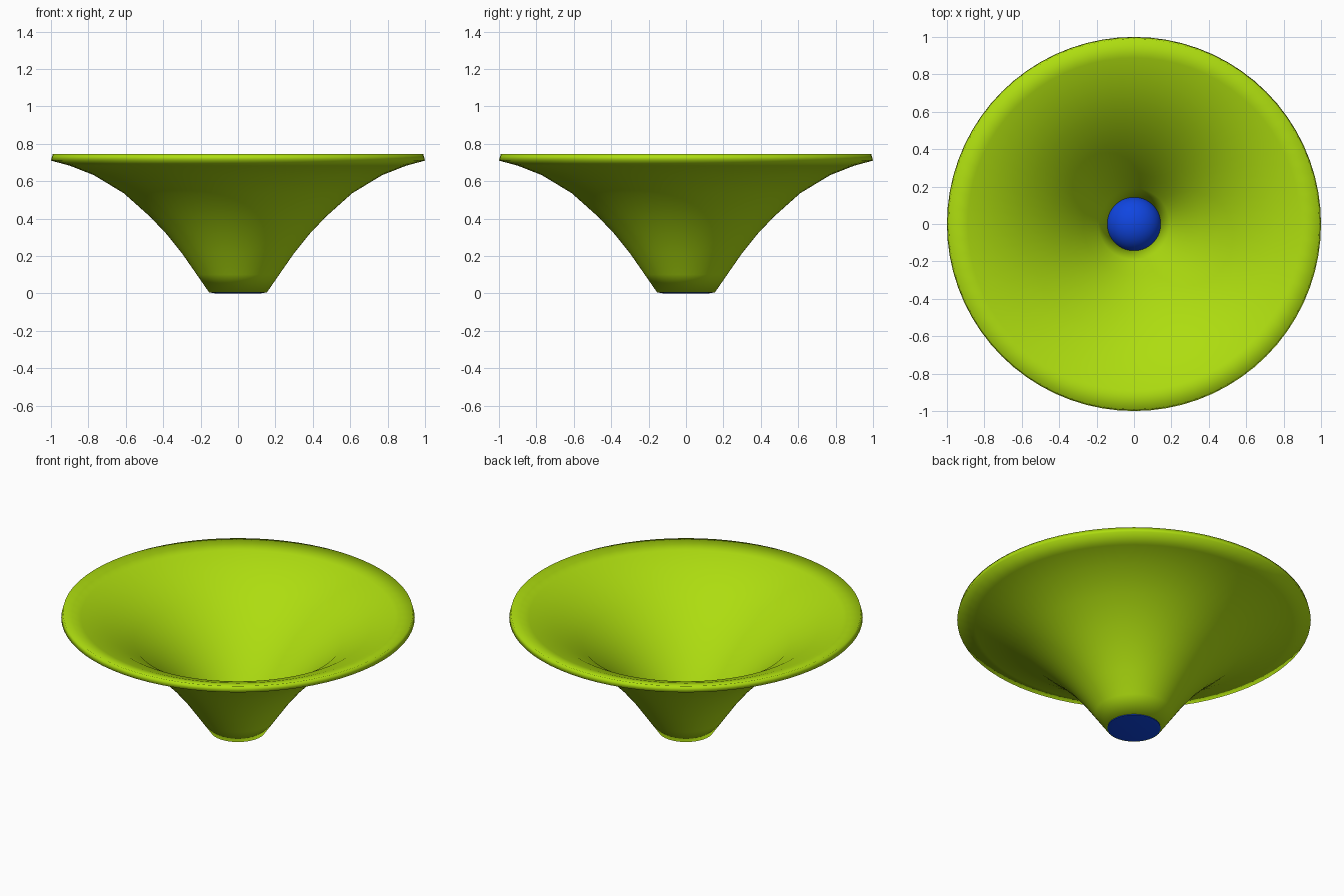
import bpy, bmesh, math

if "Cube" in bpy.data.objects:
    bpy.data.objects.remove(bpy.data.objects["Cube"])


def lathe(name, profile, colour, angle=40, segments=72):
    """Spin an (r, z) profile around the z axis."""
    bm = bmesh.new()
    verts = [bm.verts.new((r, 0, z)) for r, z in profile]
    edges = [bm.edges.new(p) for p in zip(verts, verts[1:])]
    bmesh.ops.spin(bm, geom=verts + edges, axis=(0, 0, 1), cent=(0, 0, 0),
                   angle=2 * math.pi, steps=segments, use_duplicate=False)
    bmesh.ops.remove_doubles(bm, verts=bm.verts, dist=1e-4)
    bmesh.ops.recalc_face_normals(bm, faces=bm.faces)
    mesh = bpy.data.meshes.new(name)
    bm.to_mesh(mesh)
    bm.free()
    obj = bpy.data.objects.new(name, mesh)
    bpy.context.collection.objects.link(obj)
    mat = bpy.data.materials.new(name + "_paint")
    mat.diffuse_color = colour
    mat.use_nodes = True
    mat.node_tree.nodes["Principled BSDF"].inputs["Base Color"].default_value = mat.diffuse_color
    mesh.materials.append(mat)
    bpy.ops.object.select_all(action='DESELECT')
    obj.select_set(True)
    bpy.context.view_layer.objects.active = obj
    bpy.ops.object.shade_smooth_by_angle(angle=math.radians(angle))
    return obj


# Flared bowl: outer curve, then the same curve offset inward for the wall
outer = [(0.155, 0.006), (0.22, 0.10), (0.30, 0.215), (0.38, 0.315),
         (0.47, 0.41), (0.61, 0.535), (0.77, 0.632), (0.90, 0.683), (1.0, 0.71)]
thickness = 0.036
inner = []
for i, (r, z) in enumerate(outer):
    a = outer[max(i - 1, 0)]
    b = outer[min(i + 1, len(outer) - 1)]
    dr, dz = b[0] - a[0], b[1] - a[1]
    n = math.hypot(dr, dz)
    inner.append((r - dz / n * thickness, z + dr / n * thickness))
lathe("flared_bowl", outer + inner[::-1] + outer[:1], (0.42, 0.72, 0.005, 1), 100)

# Blue domed plug in the bottom opening
dome = [(0.148 * math.cos(t), 0.02 + 0.125 * math.sin(t))
        for t in (math.pi / 2 * i / 12 for i in range(12))]
lathe("blue_plug", [(0, 0), (0.12, 0), (0.15, 0.005)] + dome + [(0, 0.145)],
      (0.005, 0.06, 0.75, 1), 45)
